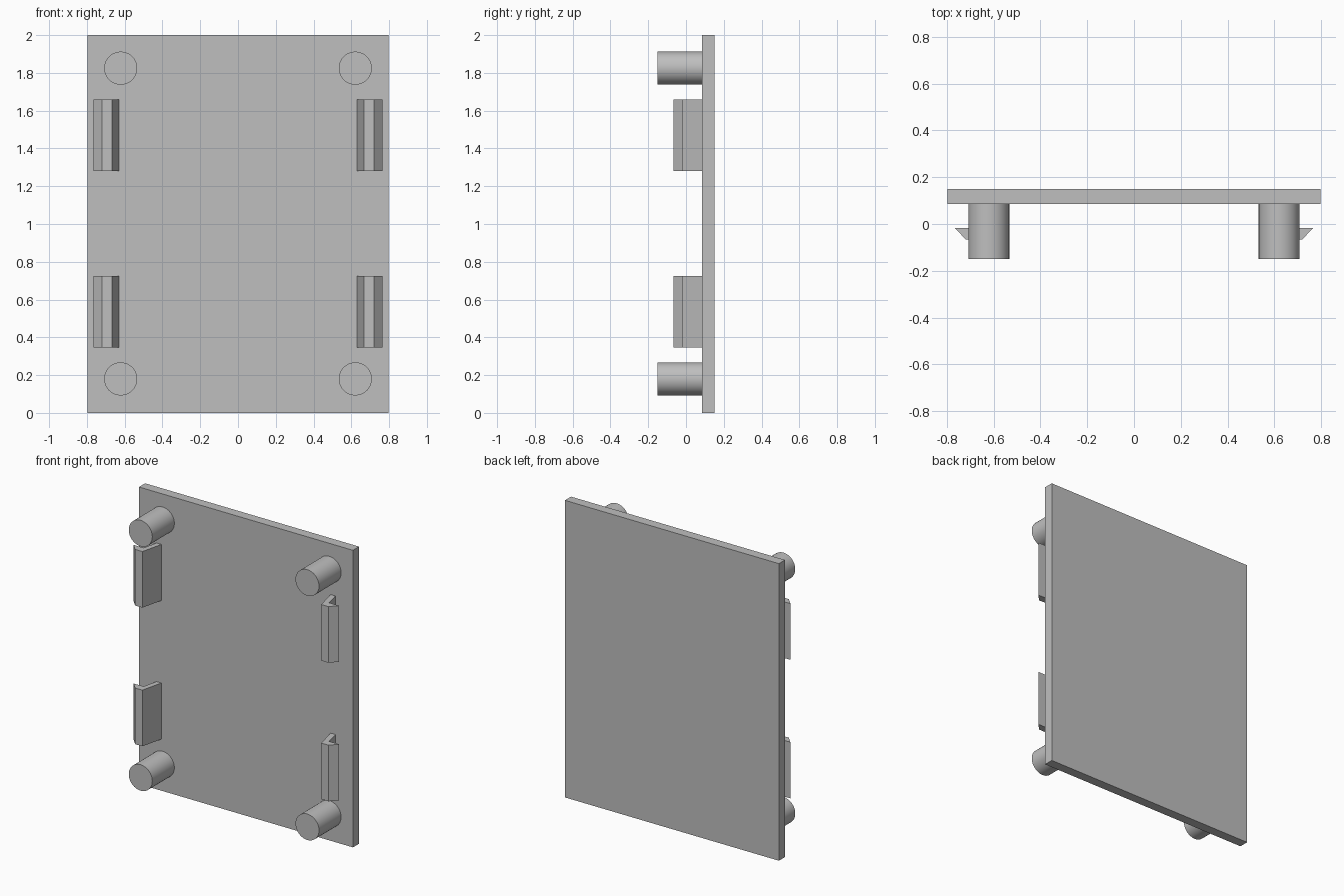
import bpy, bmesh, math
from mathutils import Matrix

if "Cube" in bpy.data.objects:
    bpy.data.objects.remove(bpy.data.objects["Cube"])

grey = bpy.data.materials.new("plain_grey")
grey.diffuse_color = (0.52, 0.52, 0.52, 1)
grey.use_nodes = True
grey.node_tree.nodes["Principled BSDF"].inputs["Base Color"].default_value = grey.diffuse_color

PLATE_FRONT, PLATE_BACK = 0.085, 0.15


def add_object(name, bm):
    bmesh.ops.recalc_face_normals(bm, faces=bm.faces)
    mesh = bpy.data.meshes.new(name)
    bm.to_mesh(mesh)
    bm.free()
    mesh.materials.append(grey)
    ob = bpy.data.objects.new(name, mesh)
    bpy.context.collection.objects.link(ob)
    return ob


def extrude_profile(name, profile, z0, z1):
    """Raise an (x, y) outline from z0 to z1."""
    bm = bmesh.new()
    face = bm.faces.new([bm.verts.new((x, y, z0)) for x, y in profile])
    top = bmesh.ops.extrude_face_region(bm, geom=[face])["geom"]
    bmesh.ops.translate(bm, vec=(0, 0, z1 - z0),
                        verts=[v for v in top if isinstance(v, bmesh.types.BMVert)])
    return add_object(name, bm)


# Flat cover plate
extrude_profile("cover_plate", [(-0.797, PLATE_FRONT), (0.797, PLATE_FRONT),
                                (0.797, PLATE_BACK), (-0.797, PLATE_BACK)], 0, 2)

# Hooked snap clip outline: leaning stem with an outward barb
clip = [(0.63, PLATE_FRONT), (0.666, -0.066), (0.72, -0.066),
        (0.765, -0.018), (0.69, -0.018), (0.667, PLATE_FRONT)]

for side, s in (("left", -1), ("right", 1)):
    for level, z0, post_z in (("lower", 0.347, 0.18), ("upper", 1.28, 1.825)):
        extrude_profile(f"{level}_{side}_clip", [(s * x, y) for x, y in clip], z0, z0 + 0.378)

        # Round corner post pointing forwards
        bm = bmesh.new()
        depth = PLATE_FRONT + 0.15
        place = (Matrix.Translation((s * 0.621, PLATE_FRONT - depth / 2, post_z))
                 @ Matrix.Rotation(math.pi / 2, 4, "X"))
        bmesh.ops.create_cone(bm, cap_ends=True, segments=64, radius1=0.0875,
                              radius2=0.0875, depth=depth, matrix=place)
        post = add_object(f"{level}_{side}_post", bm)
        bpy.ops.object.select_all(action="DESELECT")
        post.select_set(True)
        bpy.context.view_layer.objects.active = post
        bpy.ops.object.shade_smooth_by_angle(angle=math.radians(30))
